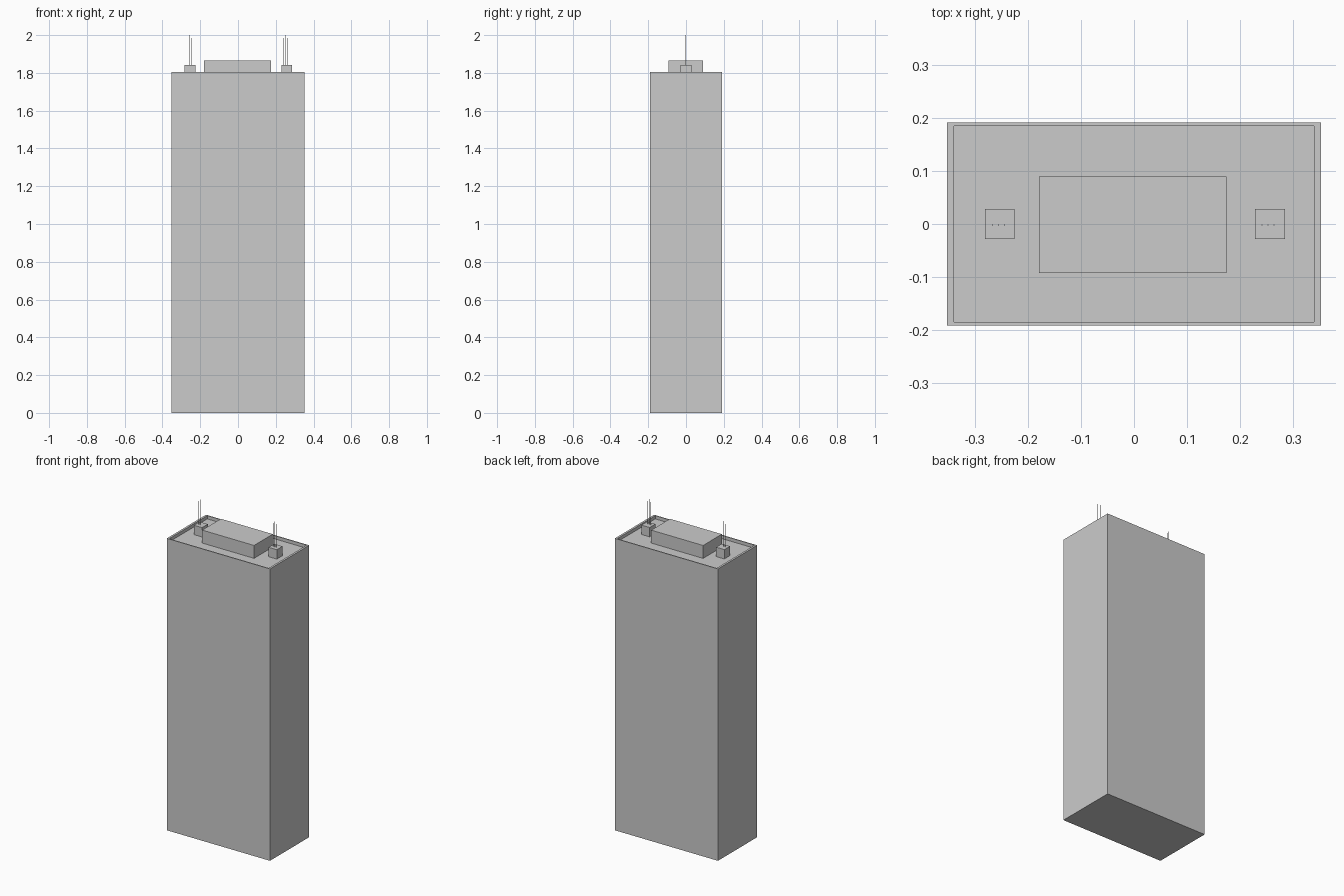
import bpy, bmesh

if "Cube" in bpy.data.objects:
    bpy.data.objects.remove(bpy.data.objects["Cube"])

FLOOR = 1.785  # height of the recessed top panel


def finish(bm, name):
    bmesh.ops.recalc_face_normals(bm, faces=bm.faces[:])
    mesh = bpy.data.meshes.new(name)
    bm.to_mesh(mesh)
    bm.free()
    obj = bpy.data.objects.new(name, mesh)
    bpy.context.collection.objects.link(obj)
    return obj


def box_bm(x, y, z):
    """New bmesh holding a box given by (min, max) ranges."""
    bm = bmesh.new()
    bmesh.ops.create_cube(bm, size=1)
    for v in bm.verts:
        v.co = [r[0] if c < 0 else r[1] for c, r in zip(v.co, (x, y, z))]
    return bm


def pin(name, x, y, z0, z1, radius=0.0012):
    bm = bmesh.new()
    bmesh.ops.create_cone(bm, cap_ends=True, segments=8, radius1=radius,
                          radius2=radius, depth=z1 - z0)
    bmesh.ops.translate(bm, verts=bm.verts[:], vec=(x, y, (z0 + z1) / 2))
    finish(bm, name)


# Tall cabinet with a thin raised rim around a recessed top
bm = box_bm((-0.353, 0.353), (-0.1915, 0.1915), (0, 1.805))
top = max(bm.faces, key=lambda f: f.calc_center_median().z)
for z in (1.805, FLOOR):
    top = bmesh.ops.extrude_discrete_faces(bm, faces=[top])["faces"][0]
    for v in top.verts:
        v.co = (0.34 if v.co.x > 0 else -0.34,
                0.1855 if v.co.y > 0 else -0.1855, z)
finish(bm, "cabinet")

# Central roof unit
finish(box_bm((-0.18, 0.175), (-0.093, 0.09), (FLOOR, 1.865)), "roof_unit")

# Antenna bases, each with three thin rods
for side, cx, px in (("left", -0.254, -0.256), ("right", 0.257, 0.253)):
    finish(box_bm((cx - 0.028, cx + 0.028), (-0.028, 0.028), (FLOOR, 1.843)),
           f"antenna_base_{side}")
    for i, (dx, tip) in enumerate(((-0.0113, 1.985), (0, 2.0), (0.0113, 1.985))):
        pin(f"antenna_rod_{side}_{i + 1}", px + dx, -0.002, 1.843, tip)
